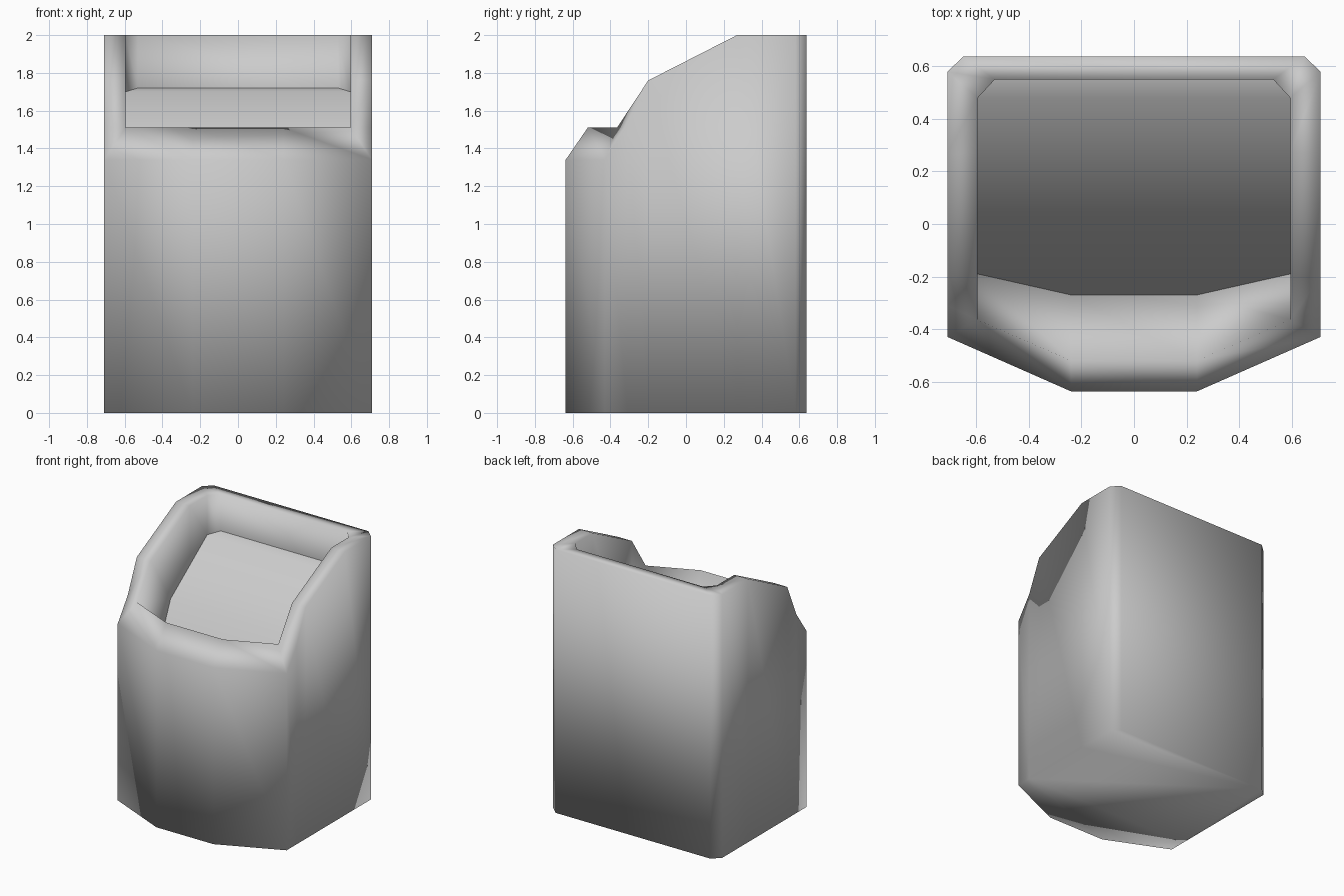
import bpy, bmesh

if "Cube" in bpy.data.objects:
    bpy.data.objects.remove(bpy.data.objects["Cube"])


def mirrored(half):
    # closed ring: right half back-to-front, then the left half front-to-back
    return half + [(-x, y, z) for x, y, z in reversed(half)]


def finish(bm, name, up=False):
    bmesh.ops.remove_doubles(bm, verts=bm.verts, dist=0.0005)
    bmesh.ops.recalc_face_normals(bm, faces=bm.faces)
    if up and sum(f.normal.z for f in bm.faces) < 0:
        bmesh.ops.reverse_faces(bm, faces=bm.faces)
    for f in bm.faces:
        f.smooth = True
    mesh = bpy.data.meshes.new(name)
    bm.to_mesh(mesh)
    bm.free()
    obj = bpy.data.objects.new(name, mesh)
    bpy.context.collection.objects.link(obj)
    return obj


# Housing: rings running from the base, up the outside, over the rim and down inside
outer = [(.65, .637, 2), (.71, .58, 2), (.71, .27, 2), (.71, -.2, 1.76),
         (.71, -.31, 1.51), (.71, -.43, 1.34), (.24, -.637, 1.34)]
crest = [(.53, .55, 2), (.595, .48, 2), (.595, .27, 2), (.595, -.2, 1.76),
         (.595, -.365, 1.51), (.595, -.365, 1.51), (.24, -.52, 1.51)]
inner = [(.53, .55, 1.72), (.595, .48, 1.70), (.595, .27, 1.547), (.595, .04, 1.38),
         (.595, -.19, .85), (.595, -.19, .85), (.24, -.27, .68)]
base = [(x, y, 0) for x, y, z in outer]

bm = bmesh.new()
rings = [[bm.verts.new(p) for p in mirrored(r)] for r in (base, outer, crest, inner)]
n = len(rings[0])
for a, b in zip(rings, rings[1:]):
    for i in range(n):
        j = (i + 1) % n
        bm.faces.new((a[i], a[j], b[j], b[i]))
bm.faces.new(rings[0])
finish(bm, "housing")

# Chute panel: curved plate set inside the rim, sloping down toward the front lip
rows = [(.53, .55, 1.72), (.595, .48, 1.70), (.595, .04, 1.38),
        (.595, -.19, .85), (.24, -.27, .68)]
bm = bmesh.new()
pairs = [(bm.verts.new((-x, y, z)), bm.verts.new((x, y, z))) for x, y, z in rows]
for a, b in zip(pairs, pairs[1:]):
    bm.faces.new((a[0], b[0], b[1], a[1]))
finish(bm, "chute_panel", up=True)
